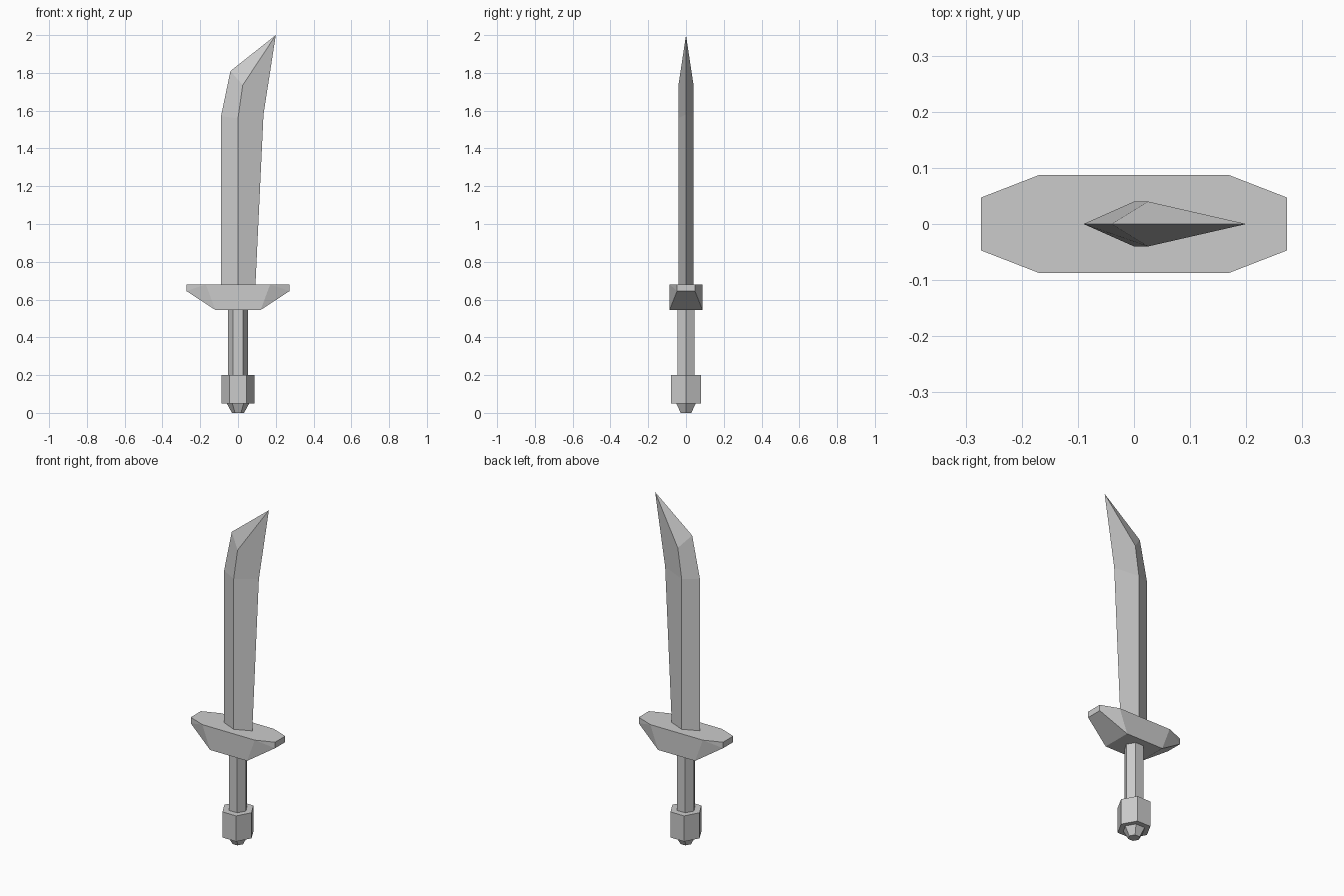
import bpy, bmesh
from math import cos, sin, pi

if "Cube" in bpy.data.objects:
    bpy.data.objects.remove(bpy.data.objects["Cube"])


def finish(name, bm):
    bmesh.ops.recalc_face_normals(bm, faces=bm.faces)
    mesh = bpy.data.meshes.new(name)
    bm.to_mesh(mesh)
    bm.free()
    obj = bpy.data.objects.new(name, mesh)
    bpy.context.collection.objects.link(obj)
    return obj


def loft(name, rings):
    """Bridge equal-length rings of points and cap both ends."""
    bm = bmesh.new()
    loops = [[bm.verts.new(p) for p in ring] for ring in rings]
    n = len(loops[0])
    for a, b in zip(loops, loops[1:]):
        for i in range(n):
            j = (i + 1) % n
            bm.faces.new((a[i], a[j], b[j], b[i]))
    bm.faces.new(loops[0])
    bm.faces.new(loops[-1])
    bmesh.ops.remove_doubles(bm, verts=bm.verts, dist=1e-5)
    return finish(name, bm)


def hexagon(radius, depth, z):
    return [(radius * cos(i * pi / 3), depth * sin(i * pi / 3) / sin(pi / 3), z)
            for i in range(6)]


def diamond(back, ridge, edge):
    """Blade section from (x, z) of the back, the ridge and the cutting edge."""
    t = 0.04
    return [(back[0], 0, back[1]), (ridge[0], -t, ridge[1]),
            (edge[0], 0, edge[1]), (ridge[0], t, ridge[1])]


# Blade: diamond section, curved back, raked tip
tip = (0.2, 2.0)
bm_blade = bmesh.new()
sections = [diamond((-0.09, 0.67), (0, 0.67), (0.092, 0.67)),
            diamond((-0.09, 1.57), (0, 1.56), (0.135, 1.58)),
            diamond((-0.04, 1.81), (0.025, 1.735), tip)]
loops = [[bm_blade.verts.new(p) for p in s] for s in sections]
for a, b in zip(loops, loops[1:]):
    for i in range(4):
        j = (i + 1) % 4
        bm_blade.faces.new((a[i], a[j], b[j], b[i]))
bm_blade.faces.new(loops[0])
back, front_ridge, point, rear_ridge = loops[-1]
bm_blade.faces.new((back, front_ridge, point))
bm_blade.faces.new((back, point, rear_ridge))
finish("blade", bm_blade)

# Guard: eight-sided top narrowing to a rectangular underside
bm = bmesh.new()
for sx in (-1, 1):
    for sy in (-1, 1):
        for x, y, z in ((0.17, 0.087, 0.68), (0.273, 0.047, 0.68),
                        (0.273, 0.047, 0.645), (0.12, 0.087, 0.545)):
            bm.verts.new((sx * x, sy * y, z))
bmesh.ops.convex_hull(bm, input=bm.verts)
bmesh.ops.dissolve_limit(bm, angle_limit=0.01, verts=bm.verts, edges=bm.edges)
finish("guard", bm)

# Grip
loft("grip", [hexagon(0.052, 0.045, 0.19), hexagon(0.052, 0.045, 0.55)])

# Pommel block and tapered end cap
loft("pommel", [hexagon(0.088, 0.08, 0.05), hexagon(0.088, 0.08, 0.2)])
loft("pommel_cap", [hexagon(0.032, 0.028, 0.0), hexagon(0.06, 0.052, 0.051)])
